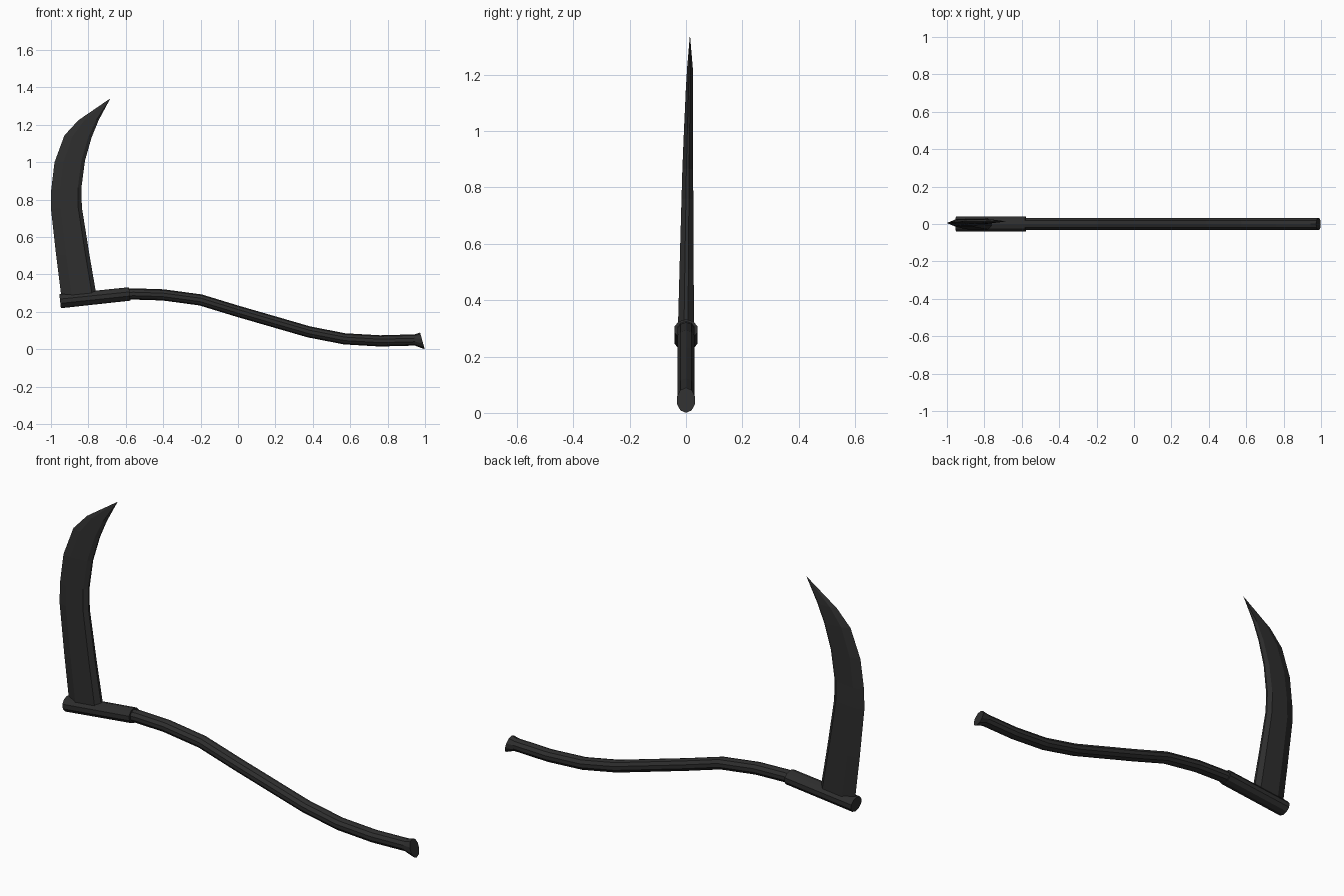
import bpy, bmesh, math
from mathutils import Vector

if "Cube" in bpy.data.objects:
    bpy.data.objects.remove(bpy.data.objects["Cube"])

mat = bpy.data.materials.new("blackened_iron")
mat.diffuse_color = (0.027, 0.027, 0.027, 1)
mat.use_nodes = True
mat.node_tree.nodes["Principled BSDF"].inputs["Base Color"].default_value = mat.diffuse_color


def loft(name, rings):
    """Join equal-length closed rings of points and cap both ends."""
    bm = bmesh.new()
    vs = [[bm.verts.new(p) for p in r] for r in rings]
    n = len(vs[0])
    for a, b in zip(vs, vs[1:]):
        for i in range(n):
            j = (i + 1) % n
            bm.faces.new((a[i], a[j], b[j], b[i]))
    bm.faces.new(vs[0])
    bm.faces.new(vs[-1])
    bmesh.ops.remove_doubles(bm, verts=bm.verts, dist=1e-5)
    bmesh.ops.recalc_face_normals(bm, faces=bm.faces)
    me = bpy.data.meshes.new(name)
    bm.to_mesh(me)
    bm.free()
    me.materials.append(mat)
    ob = bpy.data.objects.new(name, me)
    bpy.context.collection.objects.link(ob)
    return ob


def tube_rings(stations, sides):
    """Stations are (x, z, half width in y, half height, lean of the ring)."""
    rings = []
    for x, z, ry, rz, lean in stations:
        ring = []
        for i in range(sides):
            a = 2 * math.pi * (i + 0.5) / sides
            h = rz * math.sin(a) / math.cos(math.pi / sides * (sides % 4 != 2))
            w = ry * math.cos(a) / math.cos(math.pi / sides)
            ring.append(Vector((x + h * math.sin(lean), w, z + h * math.cos(lean))))
        rings.append(ring)
    return rings


# curved wooden handle with flared butt
path = [(-0.62, 0.293), (-0.56, 0.296), (-0.40, 0.291), (-0.20, 0.264),
        (0.00, 0.203), (0.38, 0.093), (0.57, 0.056), (0.76, 0.045), (0.945, 0.05)]
stations = []
for k, (x, z) in enumerate(path):
    x0, z0 = path[max(k - 1, 0)]
    x1, z1 = path[min(k + 1, len(path) - 1)]
    stations.append((x, z, 0.031, 0.03, -math.atan2(z1 - z0, x1 - x0)))
stations.append((0.986, 0.045, 0.032, 0.0465, -0.27))
loft("handle", tube_rings(stations, 10))

# socket sleeve holding the blade
loft("socket", tube_rings([(-0.951, 0.257, 0.041, 0.0375, -0.11),
                           (-0.579, 0.296, 0.041, 0.036, -0.11)], 10))

# blade: outer edge, inner edge, half thickness, sideways offset
sections = [((-0.942, 0.26), (-0.757, 0.29), 0.029, 0.0),
            ((-0.972, 0.50), (-0.795, 0.51), 0.025, 0.002),
            ((-1.0, 0.75), (-0.835, 0.76), 0.021, 0.005),
            ((-0.999, 0.85), (-0.837, 0.866), 0.019, 0.006),
            ((-0.981, 1.0), (-0.818, 1.01), 0.016, 0.009),
            ((-0.928, 1.144), (-0.782, 1.135), 0.013, 0.012),
            ((-0.853, 1.225), (-0.745, 1.225), 0.010, 0.014),
            ((-0.682, 1.342), (-0.682, 1.342), 0.0, 0.014)]
rings = []
for o, i, t, y in sections:
    profile = [(0, 0), (0.3, -t), (0.88, -t), (1, -t * 0.25),
               (1, t * 0.25), (0.88, t), (0.3, t)]
    rings.append([Vector((o[0] + (i[0] - o[0]) * u, y + d, o[1] + (i[1] - o[1]) * u))
                  for u, d in profile])
loft("blade", rings)
